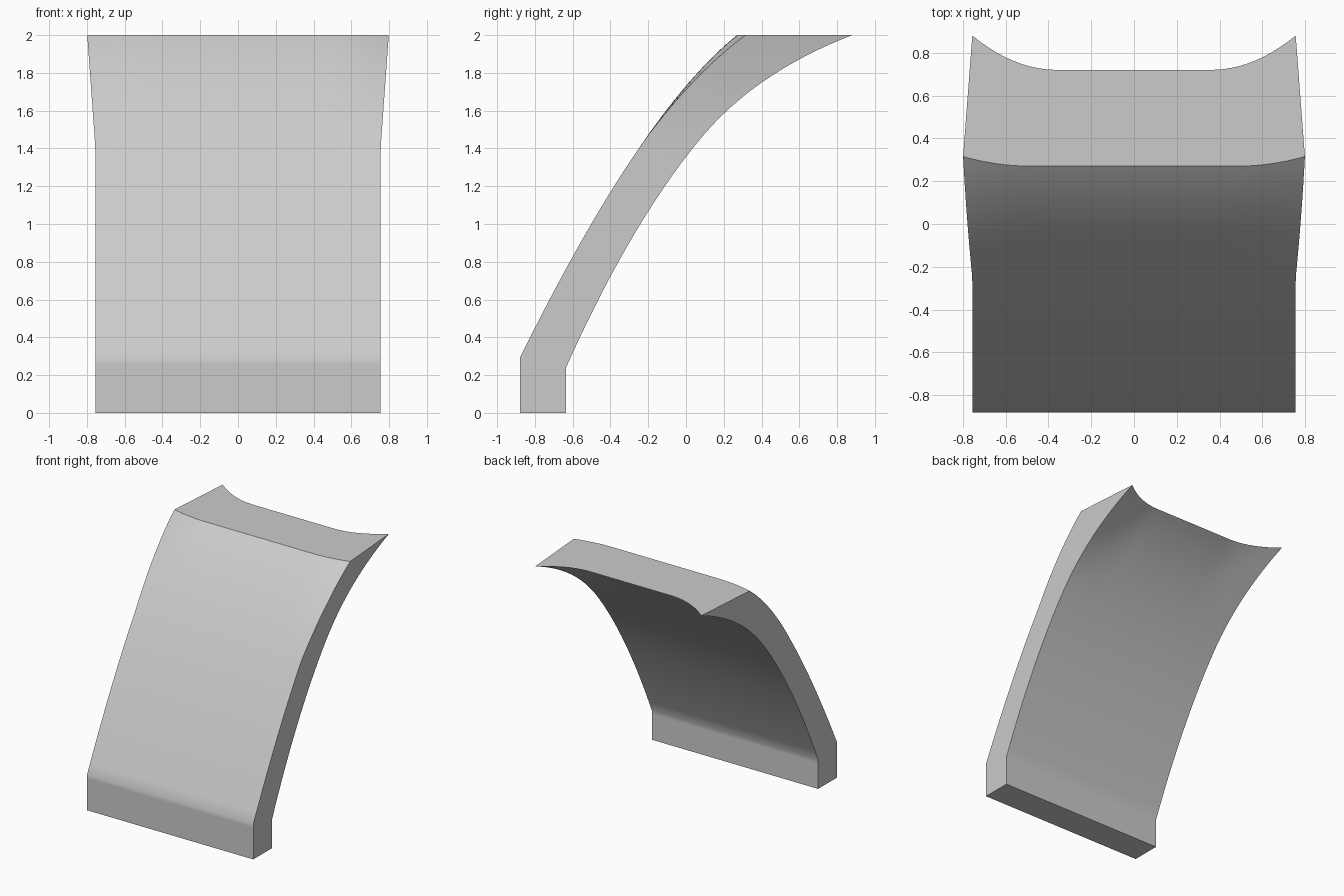
import bpy, bmesh, math
from mathutils import Vector

cube = bpy.data.objects.get("Cube")
if cube:
    bpy.data.objects.remove(cube, do_unlink=True)

COLS, ROWS = 40, 32
HALF_WIDTH = 0.755


def profile(foot_y, knee_z, control, tip):
    """Upright foot followed by a curve that leans back, as (y, z) points."""
    a, b, c = Vector((foot_y, knee_z)), Vector(control), Vector(tip)
    points = [Vector((foot_y, 0)), Vector((foot_y, knee_z - 0.03))]
    for i in range(ROWS + 1):
        t = i / ROWS
        points.append(a * (1 - t) ** 2 + b * (2 * t * (1 - t)) + c * t * t)
    return points


def surface(bm, points, flat, curl, flare, power):
    """Grid of vertices whose side edges curl back and flare near the top."""
    rows = []
    for y, z in points:
        rise = max(0, (z - 1.4) / 0.6)
        row = []
        for i in range(COLS + 1):
            u = 2 * i / COLS - 1
            side = max(0, (abs(u) - flat) / (1 - flat)) ** 2
            x = u * (HALF_WIDTH + flare * rise)
            row.append(bm.verts.new((x, y + curl * side * rise ** power, z)))
        rows.append(row)
    return rows


def strip(bm, a, b):
    for i in range(len(a) - 1):
        bm.faces.new((a[i], a[i + 1], b[i + 1], b[i]))


# Curved panel: front and back skins joined by side, top and bottom strips
bm = bmesh.new()
front = surface(bm, profile(-0.88, 0.29, (-0.24, 1.59), (0.27, 2)), 0.6, 0.045, 0.043, 1.5)
back = surface(bm, profile(-0.635, 0.24, (-0.02, 1.62), (0.72, 2)), 0.48, 0.16, 0, 2.5)
for skin in (front, back):
    for low, high in zip(skin, skin[1:]):
        strip(bm, low, high)
for end in (0, -1):
    strip(bm, front[end], back[end])
    strip(bm, [r[end] for r in front], [r[end] for r in back])
bmesh.ops.recalc_face_normals(bm, faces=bm.faces)

mesh = bpy.data.meshes.new("curved_panel")
bm.to_mesh(mesh)
bm.free()
panel = bpy.data.objects.new("curved_panel", mesh)
bpy.context.collection.objects.link(panel)

# Plain grey finish
grey = bpy.data.materials.new("light_grey")
grey.use_nodes = True
grey.diffuse_color = (0.6, 0.6, 0.6, 1)
grey.node_tree.nodes["Principled BSDF"].inputs["Base Color"].default_value = (0.6, 0.6, 0.6, 1)
mesh.materials.append(grey)

bpy.ops.object.select_all(action='DESELECT')
panel.select_set(True)
bpy.context.view_layer.objects.active = panel
bpy.ops.object.shade_smooth_by_angle(angle=math.radians(35))
